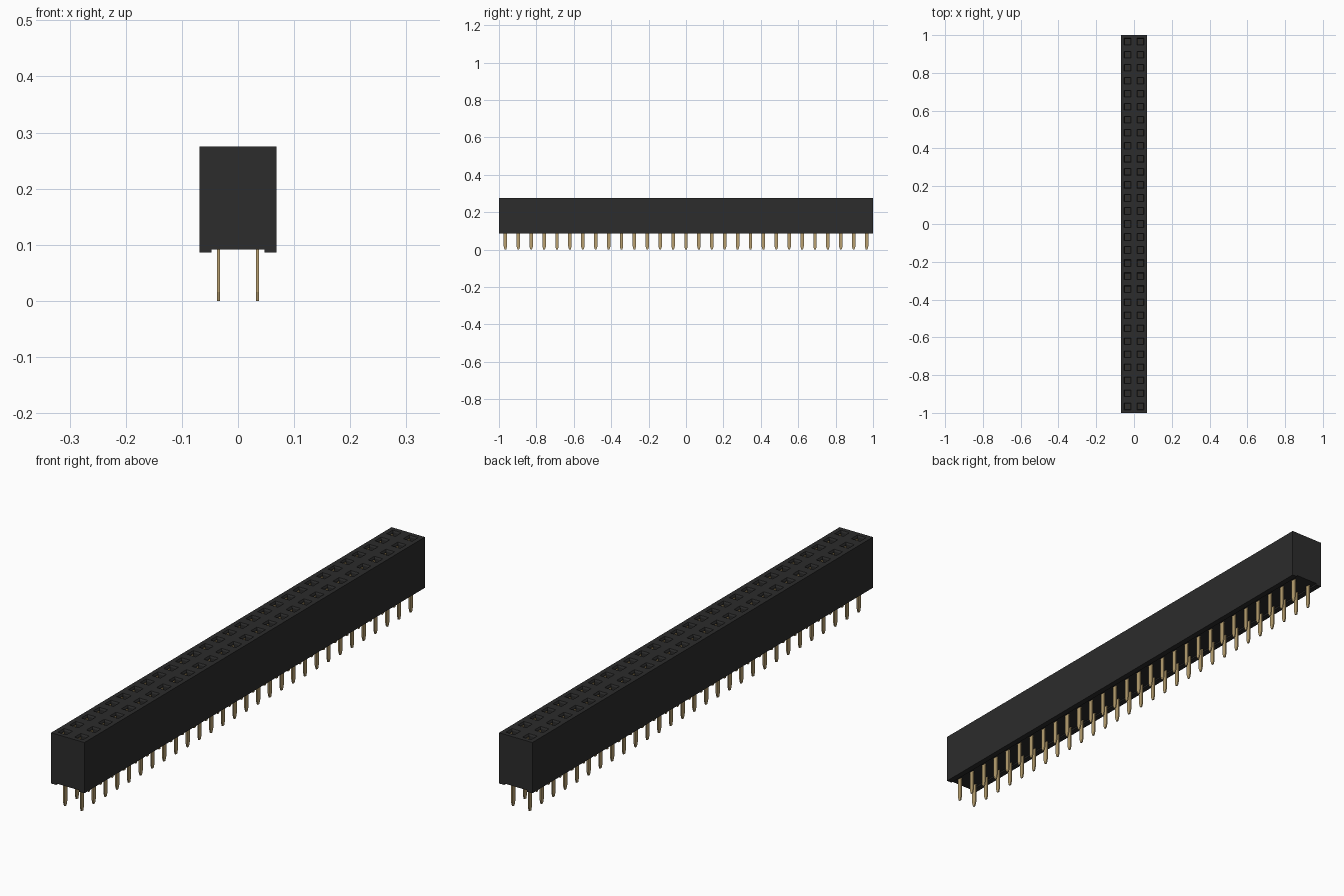
import bpy, bmesh

cube = bpy.data.objects.get("Cube")
if cube:
    bpy.data.objects.remove(cube, do_unlink=True)

ROWS = 29
PITCH = 2.0 / ROWS
TOP, FOOT, BASE, HALF = 0.275, 0.0865, 0.092, 0.0685


def material(name, rgb, rough):
    m = bpy.data.materials.new(name)
    m.use_nodes = True
    m.diffuse_color = (*rgb, 1)
    bsdf = m.node_tree.nodes["Principled BSDF"]
    bsdf.inputs["Base Color"].default_value = (*rgb, 1)
    bsdf.inputs["Roughness"].default_value = rough
    return m


black = material("black plastic", (0.025, 0.025, 0.025), 0.6)
gold = material("gold metal", (0.48, 0.35, 0.16), 0.4)


def finish(bm, name, mat):
    bmesh.ops.recalc_face_normals(bm, faces=bm.faces)
    mesh = bpy.data.meshes.new(name)
    bm.to_mesh(mesh)
    bm.free()
    mesh.materials.append(mat)
    ob = bpy.data.objects.new(name, mesh)
    bpy.context.collection.objects.link(ob)
    return ob


def plate(bm, outline, x, thick):
    """Flat sheet in the yz plane, given its (y, z) outline."""
    sides = [[bm.verts.new((x + s * thick / 2, y, z)) for y, z in outline] for s in (-1, 1)]
    bm.faces.new(sides[0])
    bm.faces.new(sides[1][::-1])
    n = len(outline)
    for i in range(n):
        j = (i + 1) % n
        bm.faces.new((sides[0][i], sides[0][j], sides[1][j], sides[1][i]))


# Housing: cross-section with two feet, one ring of points per pitch
half_profile = [(HALF, TOP), (HALF, FOOT), (0.047, FOOT), (0.047, BASE)]
profile = [(0, TOP)] + half_profile + [(-x, z) for x, z in reversed(half_profile)]
bm = bmesh.new()
rings = [[bm.verts.new((x, -1 + i * PITCH, z)) for x, z in profile] for i in range(ROWS + 1)]
for a, b in zip(rings, rings[1:]):
    for i in range(len(profile)):
        j = (i + 1) % len(profile)
        bm.faces.new((a[i], a[j], b[j], b[i]))
bm.faces.new(rings[0])
bm.faces.new(rings[-1])
bmesh.ops.recalc_face_normals(bm, faces=bm.faces)

# Sockets: every top cell becomes a chamfered square hole
bm.normal_update()
cells = [f for f in bm.faces if f.calc_center_median().z > TOP - 1e-4]
for inset, drop in ((0.0165, 0), (0.003, 0.006), (0.0001, 0.15)):
    bmesh.ops.inset_individual(bm, faces=cells, thickness=inset, use_even_offset=True)
    bmesh.ops.translate(bm, vec=(0, 0, -drop), verts=list({v for f in cells for v in f.verts}))
finish(bm, "socket_housing", black)

# Pins below the housing and paired spring leaves inside each socket
pins, leaves = bmesh.new(), bmesh.new()
for i in range(ROWS):
    y = -1 + (i + 0.5) * PITCH
    for x in (-PITCH / 2, PITCH / 2):
        w, t = 0.009, 0.004
        plate(pins, [(y - w, 0.10), (y - w, 0.016), (y - t, 0.0),
                     (y + t, 0.0), (y + w, 0.016), (y + w, 0.10)], x, 0.005)
        for s in (-1, 1):
            plate(leaves, [(y - w, 0.12), (y + w, 0.12),
                           (y + w, TOP - 0.009), (y - w, TOP - 0.009)], x + s * 0.011, 0.003)
finish(pins, "solder_pins", gold)
finish(leaves, "contact_leaves", gold)
